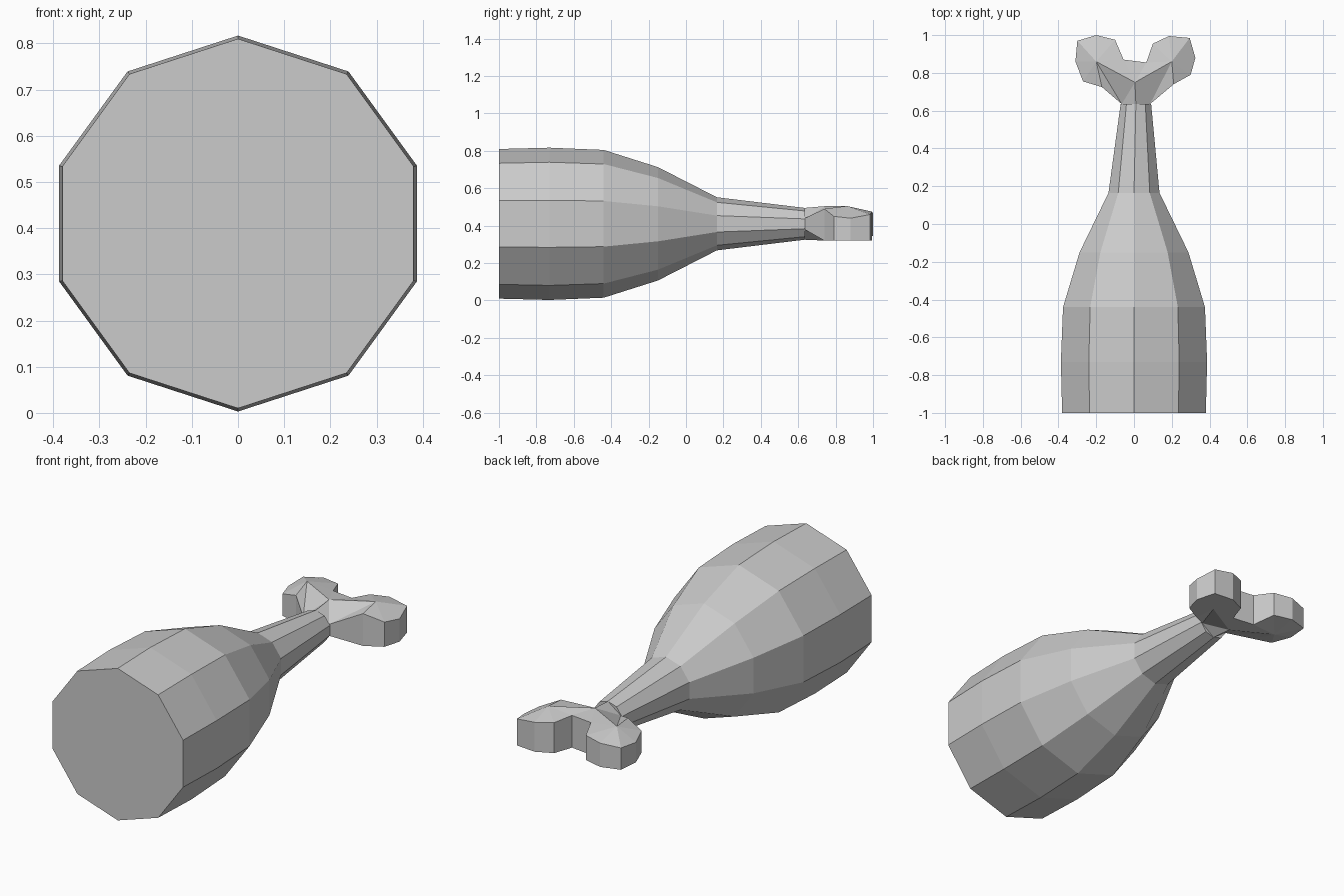
import bpy, bmesh
from math import sin, cos, pi

if "Cube" in bpy.data.objects:
    bpy.data.objects.remove(bpy.data.objects["Cube"])


def finish(bm, name):
    bmesh.ops.recalc_face_normals(bm, faces=bm.faces)
    mesh = bpy.data.meshes.new(name)
    bm.to_mesh(mesh)
    bm.free()
    obj = bpy.data.objects.new(name, mesh)
    bpy.context.collection.objects.link(obj)
    return obj


def loft(name, stations, sides=10):
    """Closed ten-sided body from (x centre, y, radius) stations."""
    bm = bmesh.new()
    rings = []
    for cx, y, r in stations:
        rings.append([bm.verts.new((cx + r * cos(pi / 2 + 2 * pi * i / sides), y,
                                    0.41 + r * sin(pi / 2 + 2 * pi * i / sides)))
                      for i in range(sides)])
    for a, b in zip(rings, rings[1:]):
        for i in range(sides):
            j = (i + 1) % sides
            bm.faces.new((a[i], a[j], b[j], b[i]))
    bm.faces.new(rings[0])
    bm.faces.new(rings[-1])
    return finish(bm, name)


# Meat and the narrow bone shaft
loft("meat", [(0, -1, .40), (0, -.73, .407), (0, -.44, .395),
              (0, -.15, .303), (0, .165, .142)])
loft("bone_shaft", [(0, .165, .142), (.01, .635, .085)])

# Forked bone end: each lobe runs from the neck round to the notch (x, y, rim z)
right_lobe = [(.085, .635, .44), (.21, .74, .49), (.30, .79, .45), (.325, .88, .44),
              (.295, .985, .46), (.185, .995, .475), (.10, .955, .48), (.065, .855, .49)]
left_lobe = [(-.065, .635, .44), (-.17, .725, .49), (-.27, .755, .46), (-.31, .86, .45),
             (-.30, .97, .46), (-.20, 1.0, .47), (-.10, .975, .475), (-.055, .87, .49)]

bm = bmesh.new()


def fan(points, hub):
    for a, b in zip(points, points[1:]):
        bm.faces.new((a, b, hub))


sides = []
for outline, apex_x, low in ((right_lobe, .20, .32), (left_lobe, -.20, .345)):
    top = [bm.verts.new(p) for p in outline]
    base = [bm.verts.new((x, y, .38 if i == 0 else .32 if i == 7 else low))
            for i, (x, y, z) in enumerate(outline)]
    top_hub = bm.verts.new((apex_x, .86, .505))
    base_hub = bm.verts.new((apex_x, .86, .32))
    fan(top, top_hub)
    fan(base, base_hub)
    for i in range(7):
        bm.faces.new((top[i], top[i + 1], base[i + 1], base[i]))
    sides.append(((top, top_hub), (base, base_hub)))

# Bridge joining the lobes, above and below
necks = []
for level, neck_z, hub_z in ((0, .495, .505), (1, .325, .32)):
    (r, r_hub), (l, l_hub) = sides[0][level], sides[1][level]
    neck = bm.verts.new((.01, .635, neck_z))
    hub = bm.verts.new((.005, .75, hub_z))
    fan([neck, r[0], r_hub, r[7], l[7], l_hub, l[0], neck], hub)
    necks.append(neck)
rt, rb = sides[0][0][0], sides[0][1][0]
lt, lb = sides[1][0][0], sides[1][1][0]
bm.faces.new((rt[7], lt[7], lb[7], rb[7]))
bm.faces.new((necks[0], rt[0], rb[0], necks[1], lb[0], lt[0]))
finish(bm, "bone_end")
